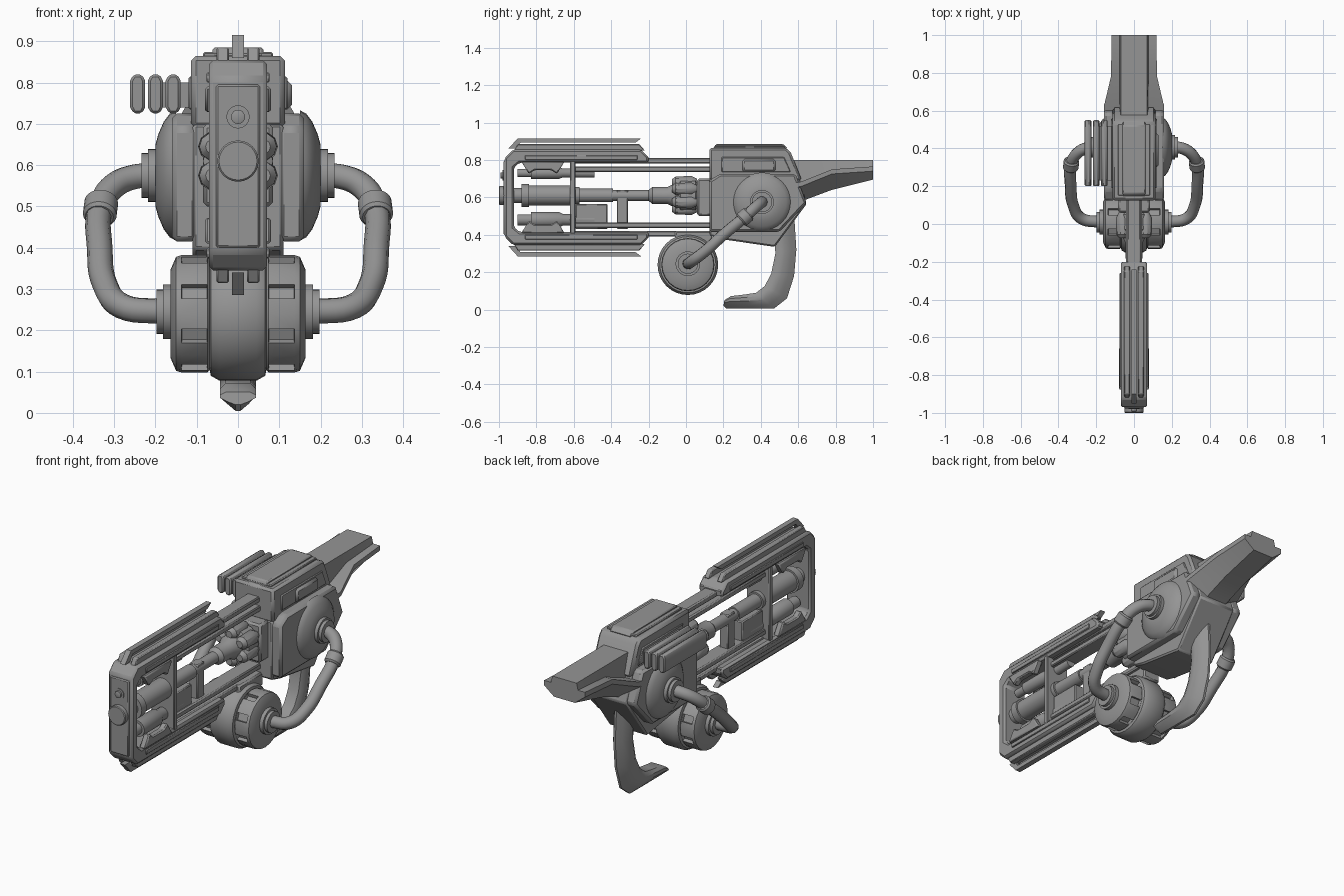
import bpy, bmesh, math
from mathutils import Vector

if "Cube" in bpy.data.objects:
    bpy.data.objects.remove(bpy.data.objects["Cube"], do_unlink=True)

grey = bpy.data.materials.new("gunmetal_grey")
grey.use_nodes = True
COLOUR = (0.3, 0.3, 0.3, 1)
grey.diffuse_color = COLOUR
grey.node_tree.nodes["Principled BSDF"].inputs["Base Color"].default_value = COLOUR


def finish(name, bm, bevel=0):
    bmesh.ops.recalc_face_normals(bm, faces=bm.faces)
    mesh = bpy.data.meshes.new(name)
    bm.to_mesh(mesh)
    bm.free()
    mesh.materials.append(grey)
    mesh.polygons.foreach_set("use_smooth", [True] * len(mesh.polygons))
    mesh.set_sharp_from_angle(angle=math.radians(32))
    ob = bpy.data.objects.new(name, mesh)
    bpy.context.scene.collection.objects.link(ob)
    if bevel:
        mod = ob.modifiers.new("edge", "BEVEL")
        mod.width, mod.segments, mod.limit_method = bevel, 1, "ANGLE"
    return ob


def skin(rings):
    """Closed skin through rings of equal length, capped at both ends."""
    bm = bmesh.new()
    vs = [[bm.verts.new(p) for p in ring] for ring in rings]
    n = len(vs[0])
    for a, b in zip(vs, vs[1:]):
        for i in range(n):
            j = (i + 1) % n
            bm.faces.new((a[i], a[j], b[j], b[i]))
    bm.faces.new(vs[0])
    bm.faces.new(vs[-1])
    return bm


def side_prism(name, pts, x0, x1, bevel=0):
    """A (y, z) outline extruded across x."""
    return finish(name, skin([[(x, y, z) for y, z in pts] for x in (x0, x1)]), bevel)


def box(name, x, y, z, bevel=0):
    return side_prism(name, [(y[0], z[0]), (y[1], z[0]), (y[1], z[1]), (y[0], z[1])], x[0], x[1], bevel)


def lathe_mesh(profile, centre, axis, segs):
    """Turn (distance along axis, radius) pairs about the x or y axis."""
    rings = []
    for d, r in profile:
        ring = []
        for i in range(segs):
            a = math.tau * i / segs
            u, v = r * math.cos(a), r * math.sin(a)
            ring.append(Vector(centre) + Vector((d, u, v) if axis == "x" else (u, d, v)))
        rings.append(ring)
    return skin(rings)


def lathe(name, profile, centre, axis="y", segs=24):
    return finish(name, lathe_mesh(profile, centre, axis, segs))


def flip(pts):
    return [(y, 1.2 - z) for y, z in pts]


SIDES = (("left", 1), ("right", -1))

# Front frame: a C-shaped housing with chamfered corners
top_half = [(-.2, .785), (-.2, .815), (-.24, .855), (-.925, .855), (-.97, .81)]
window = [(-.92, .44), (-.92, .76), (-.89, .785)]
side_prism("front_frame", top_half + flip(top_half)[::-1] + [(-.89, .415)] + window, -.07, .07, .01)
box("front_plate", (-.053, .053), (-.976, -.95), (.4, .795), .005)
box("window_divider", (-.066, .066), (-.62, -.592), (.4, .8), .004)

# Ridges, long fins and rails, the same above and below
fin = [(-.95, .86), (-.9, .915), (-.24, .915), (-.27, .893), (-.885, .893), (-.91, .86)]
strip = [(-.92, .85), (-.9, .885), (-.25, .885), (-.22, .85)]
rail = [(-.6, .735), (.15, .735), (.15, .765), (-.6, .765)]
outer_rail = [(-.6, .78), (.15, .78), (.15, .81), (-.6, .81)]
plate = [(-.88, .79), (-.84, .725), (-.81, .745), (-.72, .745), (-.69, .725), (-.65, .79)]
for level, f in (("upper", list), ("lower", flip)):
    side_prism(level + "_fin", f(fin), -.014, .014)
    side_prism(level + "_rail", f(rail), -.042, .042, .006)
    side_prism(level + "_outer_rail", f(outer_rail), -.036, .036, .006)
    side_prism(level + "_frame_shoe", f([(-.36, .79), (-.2, .79), (-.2, .815), (-.24, .84)]), -.06, .06)
    for side, s in SIDES:
        side_prism(f"{level}_{side}_ridge", f(strip), s * .022, s * .052, .004)
        side_prism(f"{level}_{side}_long_trim", f([(-.86, .8), (-.26, .8), (-.26, .825), (-.86, .825)]),
                   s * .066, s * .076, .003)
        side_prism(f"{level}_{side}_clamp_plate", f(plate), s * .045, s * .08, .006)

# Barrel, tubes and muzzle
lathe("main_barrel", [(-.95, .04), (-.88, .04), (-.88, .062), (-.84, .062), (-.84, .053), (-.6, .053),
                      (-.6, .045), (-.57, .045), (-.57, .036), (-.39, .036), (-.39, .029), (-.2, .029),
                      (-.18, .045), (-.1, .045), (-.07, .06), (.13, .06)], (0, 0, .61))
for name, z, r in (("upper_tube", .73, .032), ("lower_tube", .48, .042)):
    lathe(name, [(-.9, r * .7), (-.83, r * .7), (-.83, r), (-.68, r), (-.66, r * .75), (-.49, r * .75)], (0, 0, z))
lathe("muzzle_lens", [(-1, .046), (-.996, .05), (-.95, .05)], (0, 0, .61))
lathe("muzzle_knob", [(-.992, .012), (-.99, .017), (-.98, .017), (-.98, .028), (-.95, .028)], (0, 0, .717))
box("barrel_support", (-.03, .03), (-.59, -.42), (.43, .565), .005)
box("support_post", (-.025, .025), (-.37, -.31), (.43, .64), .005)

# Coupler: a ring of rounded claws behind the barrel
lathe("coupler_core", [(-.05, .05), (-.03, .085), (.05, .085), (.07, .06)], (0, 0, .61), segs=12)
for i in range(6):
    a = math.tau * i / 6 + math.pi / 6
    lathe(f"coupler_claw_{i + 1}", [(-.075, .018), (-.055, .033), (.03, .036), (.06, .02)],
          (.07 * math.cos(a), 0, .61 + .07 * math.sin(a)), segs=10)
box("coupler_mount", (-.085, .085), (.06, .14), (.5, .7), .01)

# Receiver
side_prism("receiver_upper", [(.125, .69), (.125, .865), (.535, .865), (.56, .84), (.62, .69)], -.114, .114, .012)
side_prism("receiver_lower", [(.125, .7), (.125, .395), (.2, .375), (.475, .335), (.645, .565), (.6, .72)],
           -.11, .11, .008)
side_prism("receiver_cap", [(.145, .86), (.16, .885), (.52, .885), (.545, .86)], -.062, .062, .006)
box("receiver_cap_brow", (-.085, .085), (.15, .53), (.86, .874), .004)
for side, s in SIDES:
    side_prism(side + "_cheek_plate", [(.125, .415), (.125, .69), (.18, .725), (.585, .725), (.645, .57), (.5, .415)],
               s * .1, s * .16, .012)
    side_prism(side + "_upper_panel", [(.19, .735), (.19, .815), (.525, .815), (.56, .735)], s * .11, s * .12, .004)

    # Shoulder dome with stepped collar
    lathe(side + "_shoulder_dome", [(s * .15, .158), (s * .165, .15), (s * .18, .13), (s * .193, .1), (s * .2, .075),
                                    (s * .2, .064), (s * .218, .064), (s * .218, .054), (s * .234, .054),
                                    (s * .234, .04)], (0, .406, .575), "x", 32)

    # Bent pipe from the shoulder to the drum
    path = [(.2, .406, .575), (.25, .402, .572), (.3, .375, .55), (.332, .32, .5), (.335, .2, .4),
            (.322, .1, .31), (.28, .03, .258), (.18, .01, .245)]
    curve = bpy.data.curves.new(side + "_pipe", "CURVE")
    curve.dimensions, curve.bevel_depth, curve.bevel_resolution = "3D", .031, 3
    curve.resolution_u, curve.use_fill_caps = 6, True
    spline = curve.splines.new("BEZIER")
    spline.bezier_points.add(len(path) - 1)
    for bp, p in zip(spline.bezier_points, path):
        bp.co = (s * p[0], p[1], p[2])
        bp.handle_left_type = bp.handle_right_type = "AUTO"
    curve.materials.append(grey)
    bpy.context.scene.collection.objects.link(bpy.data.objects.new(side + "_pipe", curve))
    ring = lathe(side + "_pipe_ring", [(-.03, .034), (-.022, .041), (.022, .041), (.03, .034)], (0, 0, 0))
    ring.location = (s * .333, .315, .495)
    ring.rotation_euler = Vector((s * .08, -.7, -.6)).to_track_quat("Y", "Z").to_euler()

    # Drum half with recessed slots every third facet, then its hub
    bm = lathe_mesh([(s * .06, .12), (s * .068, .135), (s * .074, .142), (s * .137, .142), (s * .15, .138),
                     (s * .163, .108), (s * .163, .06)], (0, .01, .24), "x", 24)
    bm.faces.ensure_lookup_table()
    slots = [bm.faces[2 * 24 + i] for i in range(1, 24, 3)]
    bmesh.ops.recalc_face_normals(bm, faces=bm.faces)
    bmesh.ops.inset_individual(bm, faces=slots, thickness=.002, depth=-.018)
    finish(side + "_drum", bm)
    lathe(side + "_drum_hub", [(s * .15, .066), (s * .182, .066), (s * .182, .054), (s * .198, .054),
                               (s * .198, .04)], (0, .01, .245), "x")
lathe("drum_band", [(-.07, .13), (-.066, .15), (-.045, .162), (.045, .162), (.066, .15), (.07, .13)],
      (0, .01, .24), "x", 32)
box("drum_bracket", (-.05, .05), (-.06, .14), (.35, .42), .008)

# Ribbed block on the right, small nub on the left
box("rib_mount", (-.2, -.1), (.23, .52), (.74, .8))
for i in range(3):
    x = -.157 - i * .043
    outline = [(x + .018, .74), (x + .01, .725), (x - .01, .725), (x - .018, .74),
               (x - .018, .805), (x - .01, .82), (x + .01, .82), (x + .018, .805)]
    finish(f"rib_{i + 1}", skin([[(px, y, z) for px, z in outline] for y in (.2, .55)]), .006)
box("left_nub", (.1, .131), (.3, .48), (.735, .805), .012)

# Stock: central ridge over tapering wings
stations = [(.5, .8, .66, .16, .5), (.62, .8, .685, .16, .58), (.78, .8, .75, .122, .64), (1, .8, .765, .118, .695)]
rings = []
for y, top, wing, w, low in stations:
    half = [(.07, top), (.078, wing), (w, wing), (w, wing - .025), (.06, low)]
    rings.append([(x, y, z) for x, z in half] + [(-x, y, z) for x, z in half[::-1]])
finish("stock", skin(rings))

# Curved grip with a narrow outer keel
spine = [((.58, .48), (.47, .42)), ((.59, .32), (.478, .3)), ((.578, .18), (.455, .19)), ((.54, .06), (.42, .125)),
         ((.47, .005), (.375, .09)), ((.35, .005), (.31, .08)), ((.215, .005), (.24, .072)), ((.2, .02), (.205, .05))]
rings = []
for outer, inner in spine:
    o, n = Vector(outer), Vector(inner)
    ring = [(.03, n), (.043, n.lerp(o, .2)), (.043, n.lerp(o, .45)), (.026, n.lerp(o, .75)), (.006, o)]
    rings.append([(x, p.x, p.y) for x, p in ring] + [(-x, p.x, p.y) for x, p in ring[::-1]])
finish("grip", skin(rings))
